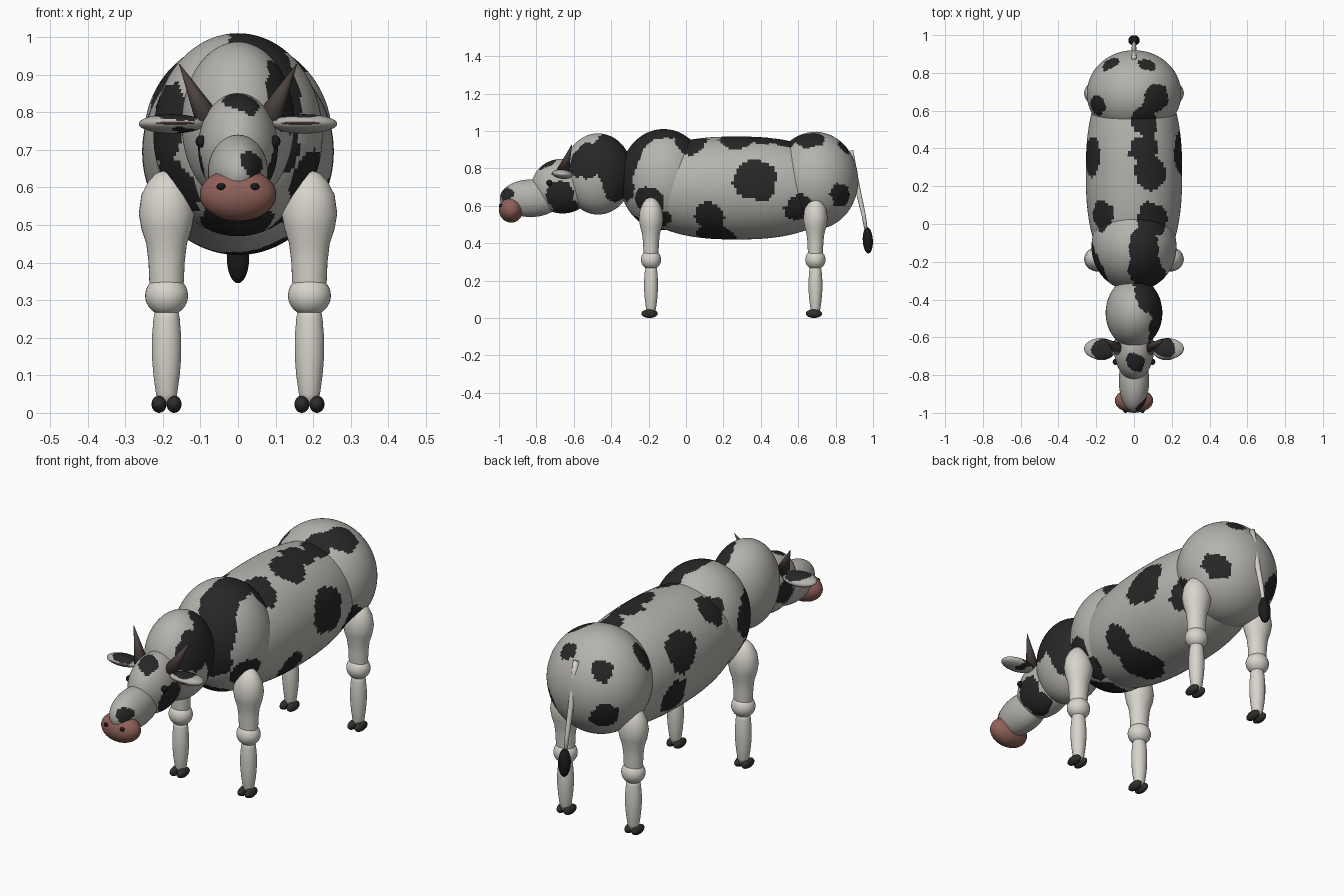
import bpy, bmesh, math
from mathutils import Vector, Matrix, noise

if "Cube" in bpy.data.objects:
    bpy.data.objects.remove(bpy.data.objects["Cube"])


def mat(name, r, g, b):
    m = bpy.data.materials.new(name)
    m.diffuse_color = (r, g, b, 1)
    m.use_nodes = True
    m.node_tree.nodes["Principled BSDF"].inputs["Base Color"].default_value = m.diffuse_color
    return m


HIDE = mat("hide", .46, .45, .42)
DARK = mat("dark_patch", .02, .02, .02)
CREAM = mat("leg_cream", .68, .66, .60)
PINK = mat("pink", .28, .12, .10)
HORN = mat("horn", .07, .055, .05)
HOOF = mat("hoof", .03, .028, .025)
BLACK = mat("black", .01, .01, .01)

# Dark hide patches: x, y, z, radius
BODY_SPOTS = [
    (.11, .02, .95, .09), (.06, -.11, 1.0, .09), (.05, -.24, .95, .09),
    (.20, -.20, .61, .08), (.15, -.14, .50, .07), (.22, .12, .55, .08),
    (.08, .16, .44, .11), (.25, .37, .74, .12), (.09, .27, .94, .09),
    (.06, .40, .97, .08), (.07, .53, .97, .08), (.13, .66, .96, .08),
    (.08, .85, .92, .05), (.18, .83, .66, .07), (.22, .62, .57, .08),
    (-.12, .85, .87, .05), (-.20, .62, .87, .06), (-.15, .87, .63, .07),
    (-.24, .36, .81, .10), (-.22, .42, .60, .09), (-.17, .05, .88, .08),
    (-.19, -.20, .77, .11), (-.18, -.22, .60, .09), (.0, -.22, .48, .10),
]
HEAD_SPOTS = [
    (.11, -.38, .86, .14), (.10, -.52, .84, .10), (.12, -.36, .70, .08),
    (.09, -.68, .65, .085), (.06, -.64, .58, .07), (-.10, -.65, .68, .06),
    (.0, -.74, .84, .06), (.04, -.97, .66, .035),
    (.16, -.65, .80, .06), (-.16, -.65, .80, .06),
]
SPOTS = [(Vector(s[:3]), s[3]) for s in BODY_SPOTS + HEAD_SPOTS]


def is_spot(p):
    wob = .03 * noise.noise(p * 9) + .012 * noise.noise(p * 30)
    return any((p - c).length + wob < r for c, r in SPOTS)


def finish(name, bm, material, spotted=False):
    bmesh.ops.recalc_face_normals(bm, faces=bm.faces)
    for f in bm.faces:
        f.smooth = True
        if spotted and is_spot(f.calc_center_median()):
            f.material_index = 1
    me = bpy.data.meshes.new(name)
    bm.to_mesh(me)
    bm.free()
    me.materials.append(material)
    if spotted:
        me.materials.append(DARK)
    ob = bpy.data.objects.new(name, me)
    bpy.context.collection.objects.link(ob)
    return ob


def ball(name, loc, semi, material, tilt=0, spotted=False, seg=32):
    """Ellipsoid; tilt turns it about the x axis."""
    bm = bmesh.new()
    bmesh.ops.create_uvsphere(bm, u_segments=seg, v_segments=seg * 2 // 3, radius=1)
    M = Matrix.Translation(loc) @ Matrix.Rotation(math.radians(tilt), 4, 'X') @ Matrix.Diagonal((*semi, 1))
    bmesh.ops.transform(bm, matrix=M, verts=bm.verts)
    return finish(name, bm, material, spotted)


def loft(name, rings, material, seg=32, spotted=False):
    """Skin over rings given as (centre, side axis, up axis)."""
    bm = bmesh.new()
    loops = []
    for c, u, v in rings:
        loops.append([bm.verts.new(Vector(c) + Vector(u) * math.cos(t) + Vector(v) * math.sin(t))
                      for t in (2 * math.pi * k / seg for k in range(seg))])
    for a, b in zip(loops, loops[1:]):
        for k in range(seg):
            bm.faces.new((a[k], a[(k + 1) % seg], b[(k + 1) % seg], b[k]))
    bm.faces.new(loops[0])
    bm.faces.new(loops[-1])
    return finish(name, bm, material, spotted)


# Barrel: long full-ended body
rings = []
for i in range(81):
    t = -.995 + 1.99 * i / 80
    s = (1 - abs(t) ** 2.5) ** .5
    rings.append(((0, .27 + .58 * t, .695), (.255 * s, 0, 0), (0, 0, .275 * s)))
loft("barrel", rings, HIDE, 96, True)

# Chest, rump, neck, head, snout
ball("chest", (0, -.12, .74), (.225, .235, .27), HIDE, 0, True, 112)
ball("rump", (0, .69, .735), (.25, .23, .26), HIDE, 0, True, 112)
ball("neck", (0, -.47, .77), (.15, .185, .217), HIDE, 0, True, 96)
ball("head", (0, -.66, .705), (.106, .165, .146), HIDE, 0, True, 80)
ball("snout", (0, -.83, .64), (.08, .165, .10), HIDE, 0, True, 64)
ball("nose", (0, -.935, .58), (.102, .065, .07), PINK)

for s, side in ((1, "right"), (-1, "left")):
    # Face details
    ball(f"{side}_nostril", (s * .045, -.99, .602), (.012, .01, .009), BLACK, 0, False, 16)
    ball(f"{side}_eye", (s * .098, -.73, .722), (.015, .016, .016), BLACK, 0, False, 20)
    ball(f"{side}_ear", (s * .176, -.66, .769), (.088, .056, .025), HIDE, -6, True, 48)
    ball(f"{side}_inner_ear", (s * .172, -.677, .771), (.068, .044, .007), PINK, 0)
    # Horn
    a, b = Vector((s * .08, -.66, .78)), Vector((s * .156, -.61, .928))
    d = (b - a).normalized()
    u = d.cross(Vector((0, 1, 0))).normalized()
    v = d.cross(u)
    loft(f"{side}_horn", [(a, u * .034, v * .034), (b, u * .001, v * .001)], HORN, 20)
    # Legs
    for end, y in (("front", -.187), ("back", .692)):
        x, n = s * .19, f"{end}_{side}"
        prof = [(.645, .004), (.638, .028), (.615, .049), (.58, .067), (.53, .074),
                (.49, .067), (.45, .054), (.40, .048), (.35, .046), (.31, .04)]
        loft(f"{n}_upper_leg", [((x, y, z), (r, 0, 0), (0, r * .88, 0)) for z, r in prof], CREAM)
        ball(f"{n}_knee", (x, y, .312), (.057, .054, .054), CREAM)
        prof = [(.29, .028), (.25, .035), (.20, .039), (.15, .039), (.10, .035), (.05, .028), (.02, .02)]
        loft(f"{n}_lower_leg", [((x, y, z), (r, 0, 0), (0, r * .95, 0)) for z, r in prof], CREAM)
        for k in (-1, 1):
            ball(f"{n}_hoof_{'inner' if k * s < 0 else 'outer'}", (x + k * .02, y - .008, .023),
                 (.02, .044, .023), HOOF, 0, False, 20)

# Tail and tuft
path = [(.88, .895, .014), (.892, .83, .014), (.908, .74, .014), (.925, .66, .013), (.95, .55, .011), (.968, .44, .008)]
loft("tail", [((0, y, z), (r, 0, 0), (0, r, .2 * r)) for y, z, r in path], CREAM, 16)
ball("tail_tuft", (0, .972, .415), (.03, .027, .07), BLACK, 3)
